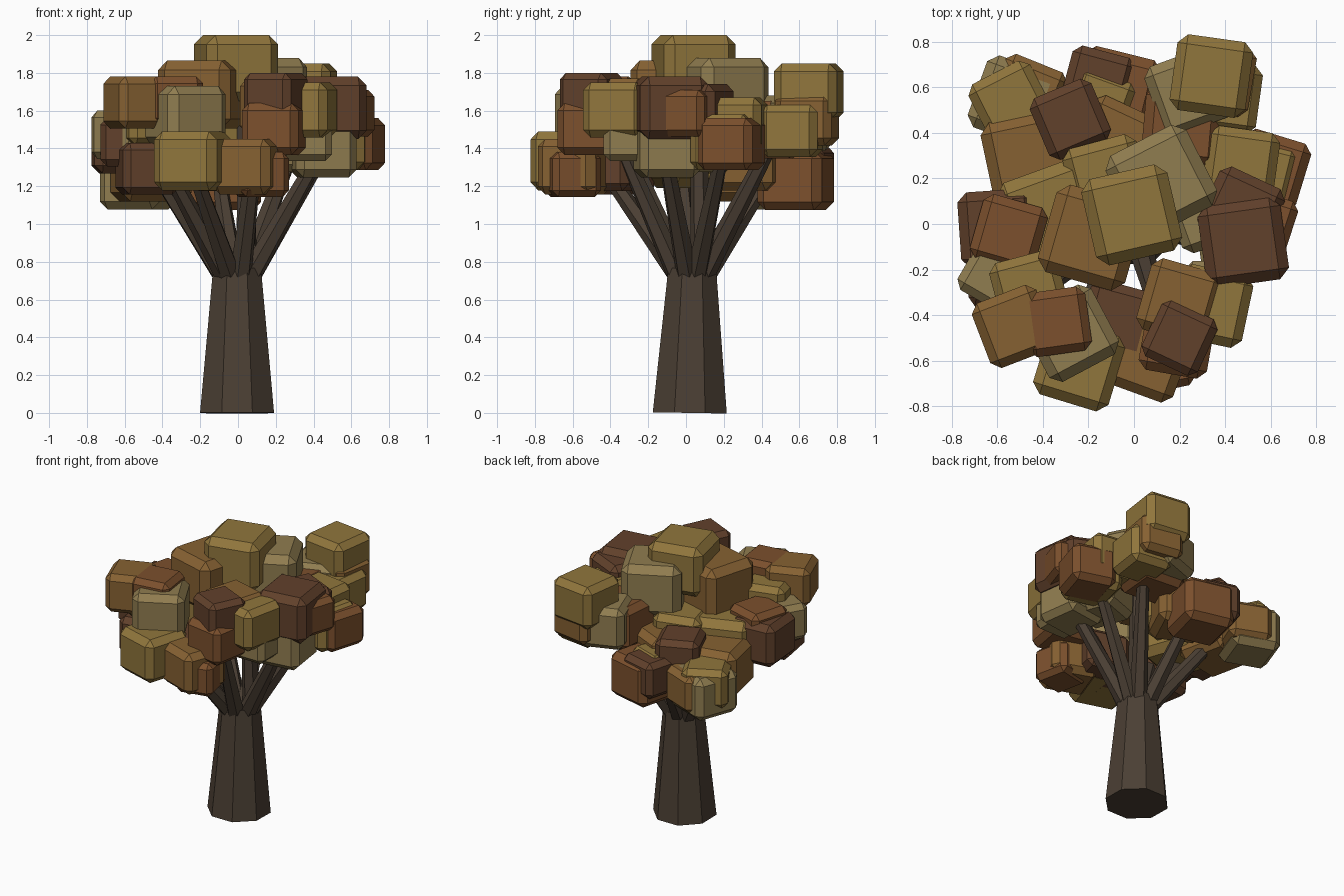
import bpy, bmesh
from math import radians, pi
from mathutils import Vector, Matrix


def material(name, rgb):
    m = bpy.data.materials.new(name)
    m.diffuse_color = (*rgb, 1)
    return m


def finish(bm, name, mat):
    me = bpy.data.meshes.new(name)
    bm.to_mesh(me)
    bm.free()
    me.materials.append(mat)
    ob = bpy.data.objects.new(name, me)
    bpy.context.collection.objects.link(ob)
    return ob


def limb(name, a, b, r1, r2, sides, mat):
    """Tapered, flat-faced cylinder from a to b."""
    a, b = Vector(a), Vector(b)
    d = b - a
    bm = bmesh.new()
    rot = d.to_track_quat('Z', 'Y').to_matrix().to_4x4()
    bmesh.ops.create_cone(
        bm, cap_ends=True, segments=sides, radius1=r1, radius2=r2, depth=d.length,
        matrix=Matrix.Translation((a + b) / 2) @ rot @ Matrix.Rotation(pi / sides, 4, 'Z'))
    return finish(bm, name, mat)


def leaves(name, rgb, boxes):
    """Chamfered foliage blocks: x, y, top z, width, turn in degrees."""
    mat = material(name, rgb)
    for i, (x, y, top, w, turn) in enumerate(boxes):
        w *= 1.05
        h = w * 0.9
        bm = bmesh.new()
        bmesh.ops.create_cube(bm, size=1, matrix=Matrix.Translation((x, y, top - h / 2))
                              @ Matrix.Rotation(radians(turn), 4, 'Z')
                              @ Matrix.Diagonal((w, w, h, 1)))
        bmesh.ops.bevel(bm, geom=bm.edges[:], offset=w * 0.125, segments=1,
                        profile=0.5, affect='EDGES')
        finish(bm, f"{name}_{i + 1}", mat)


# Trunk
bark = material("bark", (0.07, 0.05, 0.034))
limb("trunk", (-0.005, 0.02, 0), (-0.005, 0.033, 0.765), 0.212, 0.137, 8, bark)

# Branches fan out from the trunk top into the foliage
tips = [(-0.25, -0.46, 1.33), (0.10, -0.36, 1.45), (0.46, -0.12, 1.42),
        (0.48, 0.20, 1.42), (0.32, 0.48, 1.48), (-0.10, 0.44, 1.25),
        (-0.42, 0.38, 1.28), (-0.50, -0.03, 1.38), (-0.42, -0.30, 1.38),
        (0.03, 0.06, 1.75)]
for i, (x, y, z) in enumerate(tips):
    out = Vector((x, y - 0.03, 0)).normalized() * 0.075
    limb(f"branch_{i + 1}", (out.x - 0.005, out.y + 0.03, 0.73), (x, y, z), 0.06, 0.037, 6, bark)

# Foliage, grouped by colour
leaves("olive_leaves", (0.28, 0.18, 0.045), [
    (-0.01, 0.04, 2.00, 0.37, 13), (-0.36, 0.04, 1.56, 0.39, 20),
    (0.34, 0.65, 1.85, 0.32, -8), (0.34, -0.36, 1.75, 0.31, -12),
    (-0.24, -0.62, 1.49, 0.33, -17), (-0.46, -0.29, 1.69, 0.29, 15),
    (-0.54, 0.53, 1.42, 0.29, 27), (0.40, 0.56, 1.63, 0.29, -8),
    (0.47, 0.26, 1.67, 0.30, -8), (0.54, 0.21, 1.58, 0.31, -14),
    (-0.15, 0.53, 1.42, 0.25, -20), (-0.12, 0.20, 1.57, 0.32, 15),
    (-0.06, -0.55, 1.42, 0.26, -10)])
leaves("khaki_leaves", (0.28, 0.205, 0.08), [
    (0.12, 0.19, 1.88, 0.38, 27), (-0.28, -0.48, 1.73, 0.33, 28),
    (-0.60, -0.22, 1.60, 0.27, -30), (-0.53, 0.54, 1.38, 0.32, -20),
    (0.24, 0.58, 1.68, 0.31, 20), (0.45, -0.10, 1.54, 0.31, 8),
    (0.36, -0.30, 1.58, 0.26, 0), (0.32, 0.06, 1.56, 0.30, 20)])
leaves("amber_leaves", (0.24, 0.12, 0.032), [
    (-0.19, -0.06, 1.865, 0.38, -16), (0.20, -0.34, 1.77, 0.31, -16),
    (-0.53, -0.45, 1.78, 0.29, 21), (0.06, -0.59, 1.45, 0.31, -20),
    (-0.46, 0.29, 1.46, 0.36, 12), (-0.08, 0.36, 1.48, 0.32, -25),
    (-0.47, 0.57, 1.38, 0.28, -22), (0.37, 0.64, 1.69, 0.29, -10)])
leaves("rust_leaves", (0.20, 0.08, 0.026), [
    (-0.34, -0.43, 1.78, 0.27, 8), (0.19, -0.51, 1.64, 0.29, -10),
    (-0.55, -0.04, 1.62, 0.28, -16), (-0.08, 0.58, 1.39, 0.335, -14),
    (0.21, 0.43, 1.65, 0.32, -5), (0.60, 0.24, 1.56, 0.29, -17),
    (0.56, 0.00, 1.71, 0.26, -18), (0.12, -0.60, 1.38, 0.25, 12)])
leaves("dark_leaves", (0.12, 0.052, 0.024), [
    (-0.28, 0.46, 1.53, 0.28, 23), (0.48, -0.08, 1.78, 0.35, 8),
    (0.47, 0.06, 1.74, 0.30, -25), (0.20, -0.50, 1.80, 0.26, -25),
    (-0.07, -0.42, 1.45, 0.29, -15), (-0.60, -0.02, 1.57, 0.32, 4),
    (-0.48, -0.34, 1.43, 0.29, 10), (-0.57, -0.24, 1.56, 0.27, -10),
    (-0.16, 0.62, 1.41, 0.27, -15)])
